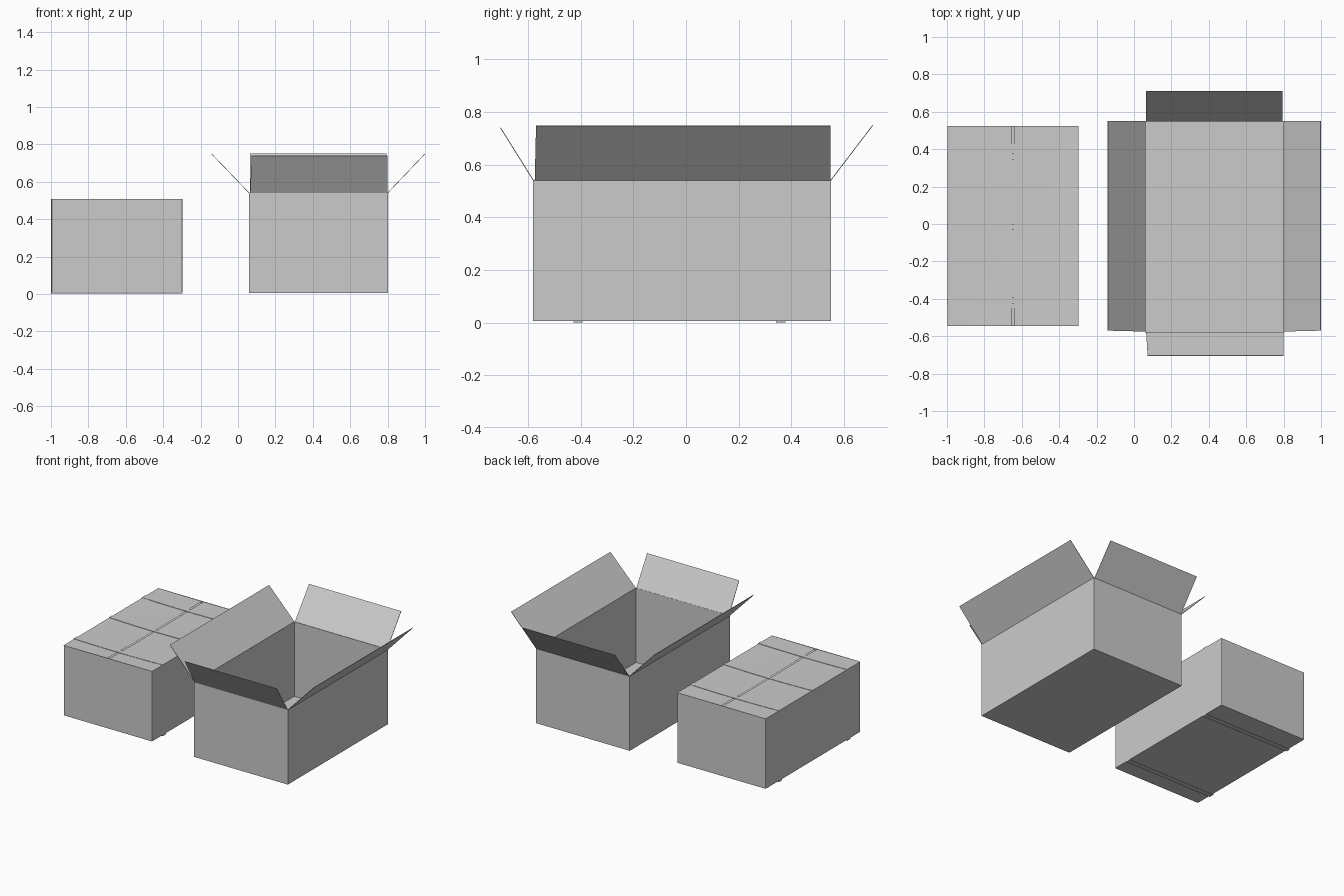
import bpy, bmesh
from mathutils import Vector

if "Cube" in bpy.data.objects:
    bpy.data.objects.remove(bpy.data.objects["Cube"])

BASE = 0.007
# closed carton extents
CX0, CX1, CY0, CY1, CZ = -0.997, -0.298, -0.545, 0.525, 0.507
CX, CY = (CX0 + CX1) / 2, (CY0 + CY1) / 2
# open carton extents
OX0, OX1, OY0, OY1, OZ = 0.06, 0.80, -0.58, 0.55, 0.54


def finish(name, bm, thickness=0):
    bmesh.ops.recalc_face_normals(bm, faces=bm.faces)
    me = bpy.data.meshes.new(name)
    bm.to_mesh(me)
    bm.free()
    ob = bpy.data.objects.new(name, me)
    bpy.context.collection.objects.link(ob)
    if thickness:
        m = ob.modifiers.new("card", 'SOLIDIFY')
        m.thickness = thickness
        m.offset = 0
    return ob


def sheet(name, pts, thickness=0.003):
    bm = bmesh.new()
    bm.faces.new([bm.verts.new(p) for p in pts])
    return finish(name, bm, thickness)


def open_tray(name, x0, x1, y0, y1, z0, z1, thickness=0, bevel=0):
    bm = bmesh.new()
    bmesh.ops.create_cube(bm, size=1)
    for v in bm.verts:
        v.co = ((x0 + x1) / 2 + v.co.x * (x1 - x0),
                (y0 + y1) / 2 + v.co.y * (y1 - y0),
                (z0 + z1) / 2 + v.co.z * (z1 - z0))
    bm.normal_update()
    bmesh.ops.delete(bm, geom=[f for f in bm.faces if f.normal.z > 0.9], context='FACES_ONLY')
    if bevel:
        upright = [e for e in bm.edges
                   if abs(e.verts[0].co.z - e.verts[1].co.z) > 0.1]
        bmesh.ops.bevel(bm, geom=upright, offset=bevel, segments=2, affect='EDGES', profile=0.5)
    return finish(name, bm, thickness)


def lid_z(x, y):
    # lid sags slightly towards its middle
    u = (x - CX) / (CX1 - CX0) * 2
    v = (y - CY) / (CY1 - CY0) * 2
    return CZ - 0.003 * max(0, 1 - u * u) * (1 + max(0, 1 - v * v))


# --- open carton: body and four splayed flaps ---
open_tray("open_box_body", OX0, OX1, OY0, OY1, BASE, OZ, 0.003)
sheet("open_box_left_flap", [(OX0, OY0 + 0.005, OZ), (OX0, OY1, OZ),
                             (-0.14, OY1, 0.748), (-0.14, OY0 + 0.01, 0.748)])
sheet("open_box_right_flap", [(OX1, OY0 + 0.005, OZ), (OX1, OY1, OZ),
                              (0.998, OY1, 0.748), (0.998, OY0 + 0.01, 0.748)])
sheet("open_box_back_flap", [(OX0 + 0.005, OY1, OZ), (OX1 - 0.005, OY1, OZ),
                             (OX1 - 0.007, 0.71, 0.75), (OX0 + 0.005, 0.71, 0.75)])
sheet("open_box_front_flap", [(OX0 + 0.005, OY0, OZ), (OX1 - 0.002, OY0, OZ),
                              (OX1, -0.705, 0.74), (OX0 + 0.013, -0.705, 0.74)])

# --- closed carton: body, two sagging lid flaps, inner flap under the seam ---
open_tray("closed_box_body", CX0, CX1, CY0, CY1, BASE, CZ, 0, 0.005)
for side, edge in (("left", CX0), ("right", CX1)):
    inner = CX + (0.006 if edge > CX else -0.006)
    bm = bmesh.new()
    bmesh.ops.create_grid(bm, x_segments=8, y_segments=12, size=0.5)
    for v in bm.verts:
        x = (edge + inner) / 2 + v.co.x * abs(edge - inner)
        y = CY + v.co.y * (CY1 - CY0)
        v.co = (x, y, lid_z(x, y))
    finish(f"closed_box_{side}_lid_flap", bm)
sheet("closed_box_inner_flap", [(CX - 0.08, CY0, CZ - 0.012), (CX + 0.08, CY0, CZ - 0.012),
                                (CX + 0.08, CY1, CZ - 0.012), (CX - 0.08, CY1, CZ - 0.012)], 0)


# --- packing straps following the sagging lid ---
def strap(name, y, width, wraps):
    t = 0.0025
    n = 12
    x0, x1 = CX0 - t, CX1 + t
    path = [Vector((x0 + (x1 - x0) * i / n, y, 0)) for i in range(n + 1)]
    for p in path:
        p.z = lid_z(p.x, y) + t
    if wraps:
        path += [Vector((x1, y, 0)), Vector((x0, y, 0))]
    bm = bmesh.new()
    rows = [[bm.verts.new(p + Vector((0, s * width / 2, 0))) for s in (-1, 1)] for p in path]
    for i in range(len(rows) - (0 if wraps else 1)):
        a, b = rows[i], rows[(i + 1) % len(rows)]
        bm.faces.new((a[0], b[0], b[1], a[1]))
    ob = finish(name, bm, t)
    ob.modifiers["card"].offset = -1


strap("rear_strap", 0.36, 0.035, True)
strap("front_strap", -0.41, 0.035, True)
strap("middle_tape", -0.015, 0.03, False)
